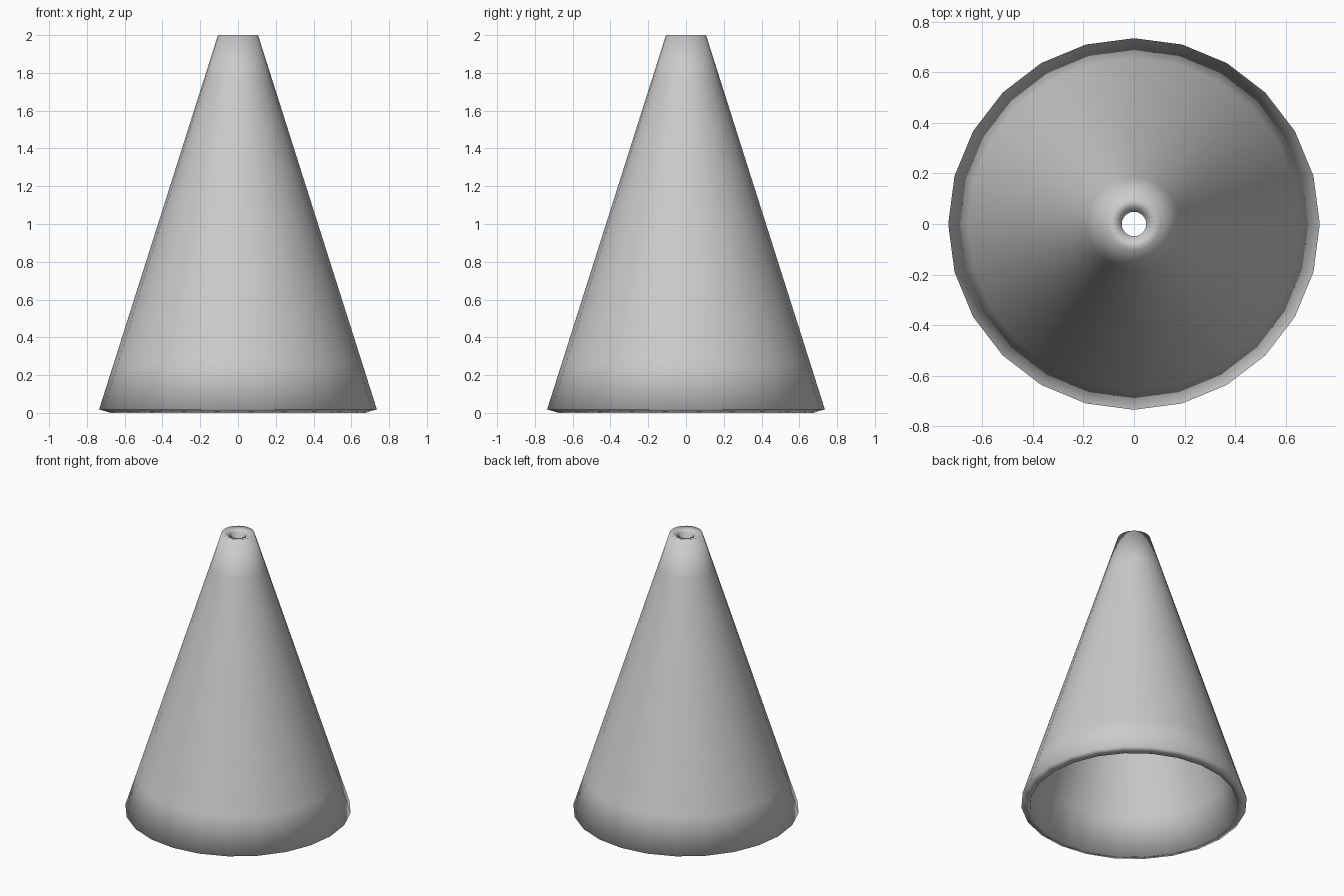
import bpy, bmesh, math

if "Cube" in bpy.data.objects:
    bpy.data.objects.remove(bpy.data.objects["Cube"])

SIDES, RINGS = 24, 8
BOTTOM = (0.735, 0.019)   # outer radius, height
TOP = (0.106, 2.0)
WALL = 0.06

# outer wall: stacked rings from wide base to narrow tip, open at both ends
bm = bmesh.new()
rings = []
for i in range(RINGS + 1):
    t = i / RINGS
    r = BOTTOM[0] + (TOP[0] - BOTTOM[0]) * t
    z = BOTTOM[1] + (TOP[1] - BOTTOM[1]) * t
    rings.append([bm.verts.new((r * math.cos(a), r * math.sin(a), z))
                  for a in (2 * math.pi * k / SIDES for k in range(SIDES))])
for lo, hi in zip(rings, rings[1:]):
    for k in range(SIDES):
        n = (k + 1) % SIDES
        bm.faces.new((lo[k], lo[n], hi[n], hi[k])).smooth = True
mesh = bpy.data.meshes.new("cone_shell")
bm.to_mesh(mesh)
bm.free()
cone = bpy.data.objects.new("cone_shell", mesh)
bpy.context.collection.objects.link(cone)

# wall thickness grows inwards, with a slanted rim at each opening
solid = cone.modifiers.new("wall", 'SOLIDIFY')
solid.thickness = WALL
solid.offset = -1
solid.use_even_offset = True
